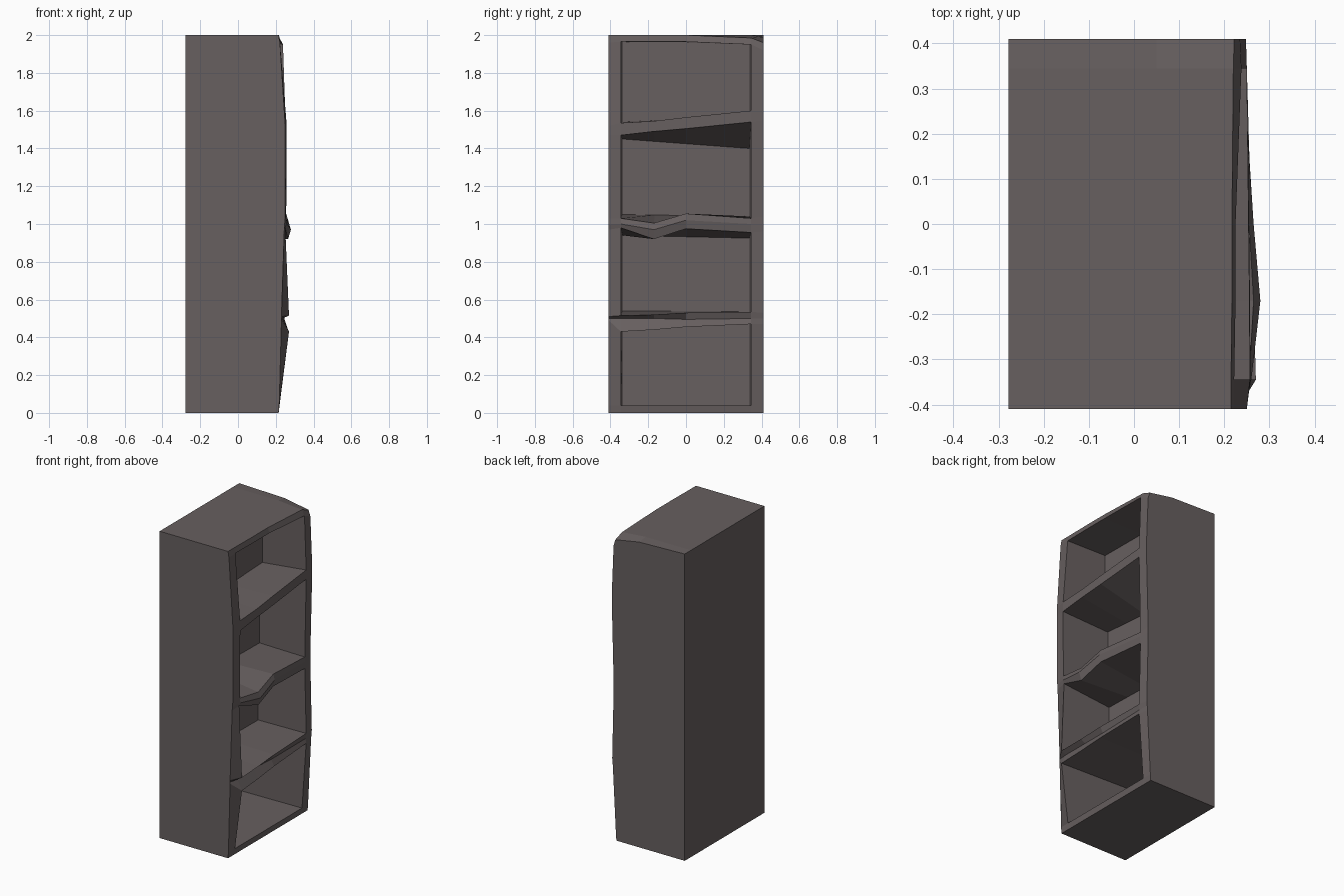
import bpy

if "Cube" in bpy.data.objects:
    bpy.data.objects.remove(bpy.data.objects["Cube"])

wood = bpy.data.materials.new("dark grey brown wood")
wood.diffuse_color = (0.135, 0.115, 0.115, 1)
wood.use_nodes = True
wood.node_tree.nodes["Principled BSDF"].inputs["Base Color"].default_value = wood.diffuse_color


def make(name, verts, faces):
    mesh = bpy.data.meshes.new(name)
    mesh.from_pydata(verts, [], faces)
    mesh.materials.append(wood)
    bpy.context.collection.objects.link(bpy.data.objects.new(name, mesh))


def tube(name, rings, inward):
    """Skin successive loops of points and cap the last one."""
    n = len(rings[0])
    faces = []
    for k in range(len(rings) - 1):
        for i in range(n):
            j = (i + 1) % n
            a, b = k * n, (k + 1) * n
            faces.append((a + i, a + j, b + j, b + i))
    faces.append(tuple(range((len(rings) - 1) * n, len(rings) * n)))
    if not inward:
        faces = [f[::-1] for f in faces]
    make(name, [p for r in rings for p in r], faces)


# Worn front edge: each row gives z, then x, across six columns
YS = (-0.41, -0.345, -0.17, 0.0, 0.345, 0.41)
ROWS = [
    ((0, 0, 0, 0, 0, 0), (.215, .215, .215, .215, .215, .215)),
    ((.04, .04, .04, .04, .04, .04), (.218, .22, .22, .22, .22, .218)),
    ((.49, .43, .44, .455, .47, .47), (.23, .27, .265, .26, .25, .24)),
    ((.50, .50, .50, .495, .50, .50), (.23, .235, .235, .24, .245, .242)),
    ((.51, .515, .52, .53, .535, .53), (.23, .27, .265, .26, .25, .245)),
    ((.97, .98, .92, .975, .955, .96), (.245, .25, .265, .255, .24, .235)),
    ((1.0, 1.0, .97, 1.02, 1.0, 1.0), (.247, .26, .28, .265, .243, .235)),
    ((1.03, 1.03, 1.005, 1.055, 1.03, 1.04), (.25, .255, .265, .255, .24, .235)),
    ((1.47, 1.47, 1.49, 1.505, 1.54, 1.55), (.25, .258, .257, .255, .25, .248)),
    ((1.52, 1.535, 1.545, 1.565, 1.60, 1.60), (.25, .257, .256, .254, .25, .248)),
    ((1.96, 1.965, 1.965, 1.965, 1.95, 1.92), (.222, .222, .225, .225, .238, .235)),
    ((2, 2, 2, 2, 1.985, 1.96), (.215, .215, .217, .217, .22, .222)),
]
NR, NC = len(ROWS), len(YS)


def pt(r, c):
    return (ROWS[r][1][c], YS[c], ROWS[r][0][c])


# Compartments: bottom row, top row, back x, back z (floor left/right, top right/left)
OPENINGS = [
    (1, 2, -.24, (.04, .04, .47, .44)),
    (4, 5, -.09, (.54, .535, .925, .94)),
    (7, 8, -.08, (1.05, 1.04, 1.40, 1.45)),
    (9, 10, -.06, (1.54, 1.57, 1.96, 1.965)),
]

# Front frame with the openings left out
open_rows = {o[0] for o in OPENINGS}
faces = []
for r in range(NR - 1):
    for c in range(NC - 1):
        if r in open_rows and 1 <= c <= 3:
            continue
        a = r * NC + c
        faces.append((a, a + 1, a + NC + 1, a + NC))
make("front_frame", [pt(r, c) for r in range(NR) for c in range(NC)], faces)

# Hollow compartments
for k, (lo, hi, xb, zb) in enumerate(OPENINGS):
    ring = [pt(lo, c) for c in (1, 2, 3, 4)] + [pt(hi, c) for c in (4, 3, 2, 1)]
    back = []
    for i, (x, y, z) in enumerate(ring):
        t = (y + .345) / .69
        left, right = (zb[0], zb[1]) if i < 4 else (zb[3], zb[2])
        back.append((xb, y * .975, left + (right - left) * t))
    tube(f"compartment_{k + 1}", [ring, back], True)

# Outer carcass: sides, top, bottom and back
loop = ([(0, c) for c in range(NC)] + [(r, NC - 1) for r in range(1, NR)]
        + [(NR - 1, c) for c in range(NC - 2, -1, -1)]
        + [(r, 0) for r in range(NR - 2, 0, -1)])
front = [pt(r, c) for r, c in loop]
mid = [(.05, p[1], 1.99 if rc == (NR - 1, NC - 1) else 2.0 if rc[0] == NR - 1 else p[2])
       for rc, p in zip(loop, front)]
rear = [(-.278, p[1], 2.0 if rc[0] == NR - 1 else p[2]) for rc, p in zip(loop, front)]
tube("cabinet_carcass", [front, mid, rear], False)
